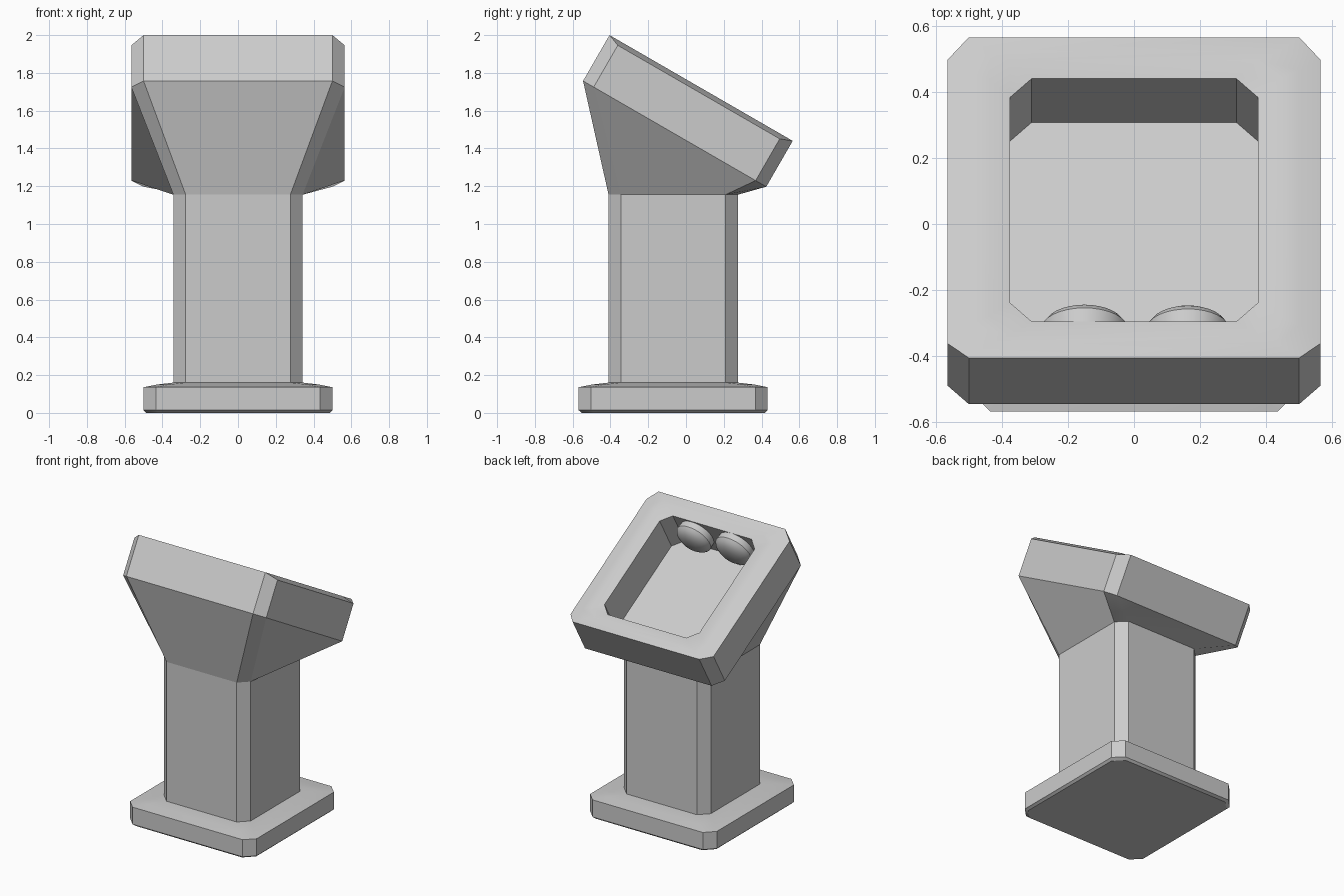
import bpy, bmesh, math
from mathutils import Matrix, Vector

if "Cube" in bpy.data.objects:
    bpy.data.objects.remove(bpy.data.objects["Cube"], do_unlink=True)

# Single plain grey
grey = bpy.data.materials.new("light_grey")
grey.use_nodes = True
GREY = (0.6, 0.6, 0.6, 1)
grey.diffuse_color = GREY
grey.node_tree.nodes["Principled BSDF"].inputs["Base Color"].default_value = GREY


def finish(name, bm):
    bmesh.ops.recalc_face_normals(bm, faces=bm.faces)
    mesh = bpy.data.meshes.new(name)
    bm.to_mesh(mesh)
    bm.free()
    mesh.materials.append(grey)
    obj = bpy.data.objects.new(name, mesh)
    bpy.context.collection.objects.link(obj)
    bpy.ops.object.select_all(action="DESELECT")
    obj.select_set(True)
    bpy.context.view_layer.objects.active = obj
    bpy.ops.object.shade_smooth_by_angle(angle=math.radians(30))
    return obj


def octagon(frame, hx, hy, z, cut=0.065, drop=0):
    """Corner-cut rectangle in a frame; drop lowers its two x sides."""
    half = [(hx - cut, -hy, z), (hx, cut - hy, z - drop),
            (hx, hy - cut, z - drop), (hx - cut, hy, z)]
    return [frame @ Vector(p) for p in half + [(-x, -y, h) for x, y, h in half]]


def loft(name, rings):
    bm = bmesh.new()
    loops = [[bm.verts.new(p) for p in ring] for ring in rings]
    for a, b in zip(loops, loops[1:]):
        n = len(a)
        for i in range(n):
            j = (i + 1) % n
            bm.faces.new((a[i], a[j], b[j], b[i]))
    bm.faces.new(loops[0])
    bm.faces.new(loops[-1])
    return finish(name, bm)


upright = Matrix.Translation((0, -0.068, 0))
tilted = Matrix.Translation((0, 0.08, 1.72)) @ Matrix.Rotation(math.radians(-30), 4, "X")

# Foot plate with softened edges
loft("base_plate", [octagon(upright, s, s, z) for s, z in
                    ((0.485, 0), (0.5, 0.014), (0.5, 0.136), (0.43, 0.15), (0.345, 0.16))])

# Square column with cut corners
loft("column", [octagon(upright, 0.342, 0.342, z) for z in (0.15, 1.155)])

# Flared head with a tilted, hollow tray
loft("tray_head", [
    octagon(upright, 0.342, 0.342, 1.155),
    octagon(tilted, 0.565, 0.56, -0.28),
    octagon(tilted, 0.565, 0.56, 0, drop=0.025),
    octagon(tilted, 0.5, 0.51, 0),
    octagon(tilted, 0.44, 0.48, 0),
    octagon(tilted, 0.375, 0.424, -0.015),
    octagon(tilted, 0.375, 0.424, -0.28),
])

# Domed buttons on the front wall of the tray, facing its back
PROFILE = ((0.125, -0.02), (0.13, 0.045), (0.115, 0.065), (0.085, 0.083), (0.045, 0.095))
SIDES = 32
for name, x, size in (("right_button", -0.15, 1.03), ("left_button", 0.163, 0.98)):
    frame = (tilted @ Matrix.Translation((x, -0.424, -0.145))
             @ Matrix.Rotation(math.radians(-90), 4, "X"))
    loft(name, [[frame @ Vector((r * size * math.cos(math.tau * i / SIDES),
                                 r * size * math.sin(math.tau * i / SIDES), h))
                 for i in range(SIDES)] for r, h in PROFILE])
